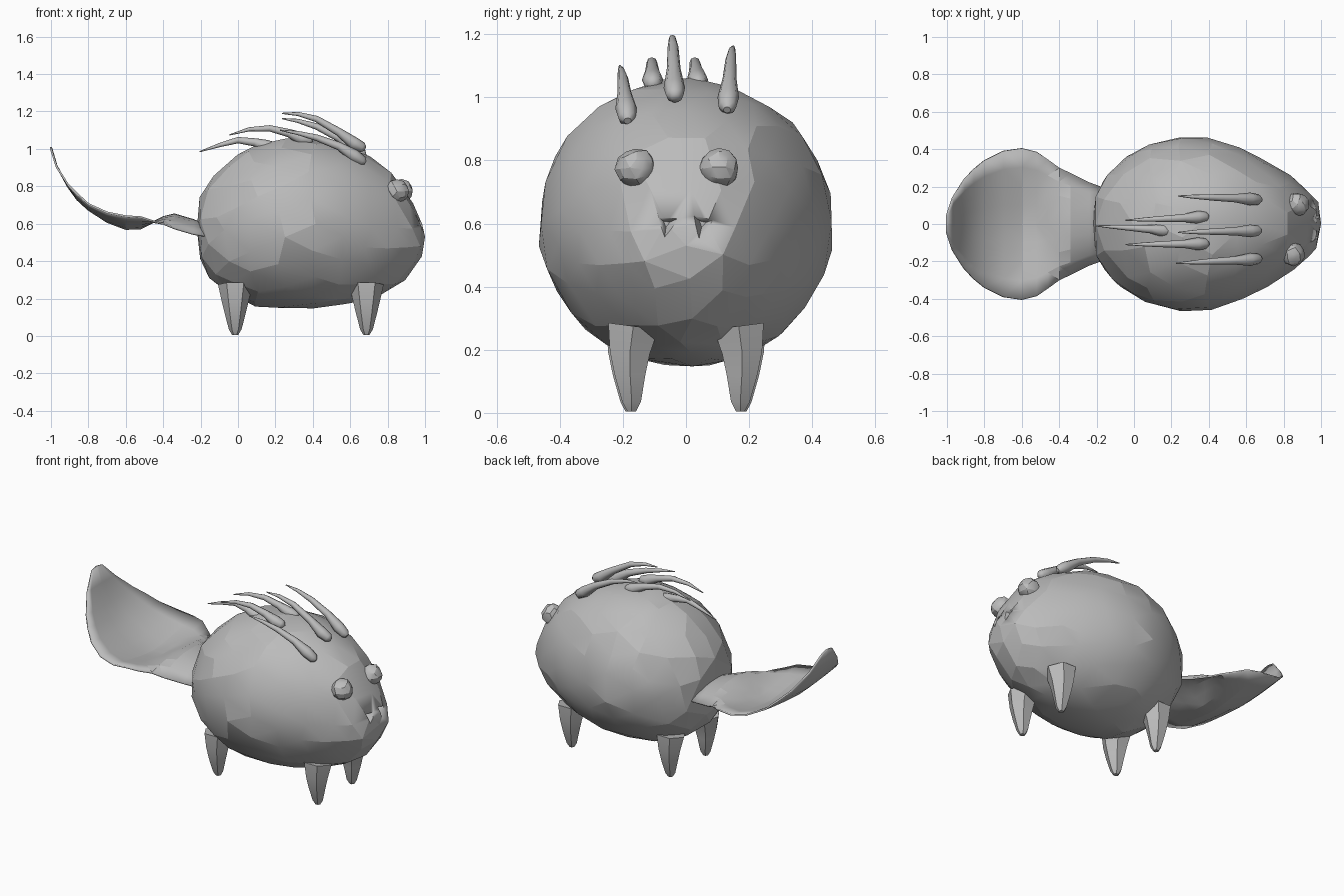
import bpy, bmesh, math, random
from mathutils import Vector, Matrix

random.seed(4)
if "Cube" in bpy.data.objects:
    bpy.data.objects.remove(bpy.data.objects["Cube"])

grey = bpy.data.materials.new("plain grey")
grey.use_nodes = True
colour = (0.5, 0.5, 0.5, 1)
grey.diffuse_color = colour
grey.node_tree.nodes["Principled BSDF"].inputs["Base Color"].default_value = colour


def finish(name, bm, angle=25):
    """Turn a bmesh into a shaded grey object."""
    bmesh.ops.recalc_face_normals(bm, faces=bm.faces)
    mesh = bpy.data.meshes.new(name)
    bm.to_mesh(mesh)
    bm.free()
    mesh.materials.append(grey)
    ob = bpy.data.objects.new(name, mesh)
    bpy.context.collection.objects.link(ob)
    bpy.ops.object.select_all(action="DESELECT")
    ob.select_set(True)
    bpy.context.view_layer.objects.active = ob
    bpy.ops.object.shade_smooth_by_angle(angle=math.radians(angle))
    return ob


def sample(rows, x):
    """Linear interpolation of a table sorted by its first column."""
    x = min(max(x, rows[0][0]), rows[-1][0])
    for a, b in zip(rows, rows[1:]):
        if x <= b[0]:
            t = (x - a[0]) / (b[0] - a[0])
            return [p + (q - p) * t for p, q in zip(a[1:], b[1:])]


def tube(name, path, radii, sides, angle=35):
    """Tapered tube along a path, capped at both ends."""
    bm = bmesh.new()
    pts = [Vector(p) for p in path]
    rings = []
    for i, p in enumerate(pts):
        d = (pts[min(i + 1, len(pts) - 1)] - pts[max(i - 1, 0)]).normalized()
        # Steady frame, so that rings never twist against each other
        u = Vector((1, 0, 0)) if abs(d.x) < .5 else Vector((0, 1, 0))
        u = (u - d * u.dot(d)).normalized()
        w = d.cross(u)
        rings.append([bm.verts.new(p + radii[i] * (
            u * math.cos(math.tau * k / sides) + w * math.sin(math.tau * k / sides)))
            for k in range(sides)])
    for a, b in zip(rings, rings[1:]):
        for k in range(sides):
            n = (k + 1) % sides
            bm.faces.new((a[k], a[n], b[n], b[k]))
    bm.faces.new(rings[0])
    bm.faces.new(rings[-1])
    return finish(name, bm, angle)


# Body: faceted ball shaped by x, bottom, top, half width
profile = [(-.225, .575, .575, 0), (-.215, .42, .72, .15), (-.17, .33, .81, .24),
           (-.1, .25, .89, .315), (0, .2, .97, .385), (.1, .16, 1.02, .43),
           (.25, .145, 1.055, .465), (.35, .145, 1.06, .47), (.5, .155, 1.04, .435),
           (.65, .185, .99, .365), (.8, .235, .9, .285), (.9, .305, .78, .21),
           (.97, .4, .64, .145), (.99, .44, .6, .11), (1, .53, .53, 0)]
bm = bmesh.new()
bmesh.ops.create_icosphere(bm, subdivisions=3, radius=1,
                           matrix=Matrix.Rotation(math.pi / 2, 4, "Y"))
for v in bm.verts:
    n = v.co.normalized()
    if abs(n.x) < .99:
        n = (n + Vector([random.uniform(-.05, .05) for _ in range(3)])).normalized()
    x = .39 + .61 * n.x
    low, high, half = sample(profile, x)
    side = Vector((n.y, n.z))
    if side.length > 1e-4:
        side.normalize()
    else:
        side = Vector((0, 0))
    bump = random.uniform(1.003, 1.015)
    v.co = (x, side.x * half * bump, (low + high) / 2 + side.y * (high - low) / 2 * bump)
body = finish("body", bm, 12)

# Nostrils: small three-sided pits cut in the face
for y, turn in ((-.062, .4), (.052, 2.4)):
    bm = bmesh.new()
    bmesh.ops.create_cone(bm, segments=3, radius1=.012, radius2=.075, depth=.09,
                          cap_ends=True,
                          matrix=Matrix.Translation((.985, y, .6))
                          @ Matrix.Rotation(math.pi / 2, 4, "Y")
                          @ Matrix.Rotation(turn, 4, "Z"))
    cutter = finish("nostril_cutter", bm)
    cutter.hide_render = True
    cut = body.modifiers.new("nostril", "BOOLEAN")
    cut.operation = "DIFFERENCE"
    cut.solver = "EXACT"
    cut.object = cutter
    bpy.context.view_layer.objects.active = body
    bpy.ops.object.modifier_apply(modifier=cut.name)
    bpy.data.objects.remove(cutter)

# Eyes
for name, spot in (("left_eye", (.872, .105, .775)), ("right_eye", (.85, -.16, .775))):
    bm = bmesh.new()
    bmesh.ops.create_icosphere(bm, subdivisions=2, radius=.064,
                               matrix=Matrix.Translation(spot))
    for v in bm.verts:
        v.co += Vector([random.uniform(-.004, .004) for _ in range(3)])
    finish(name, bm, 22)

# Legs: flared stubs with blunt tips, leaning in under the belly
for end, x, spread in (("front", .687, .172), ("back", -.015, .178)):
    for side, s in (("left", 1), ("right", -1)):
        path = [(x, s * (spread + o), z) for z, o in
                ((.275, -.005), (.19, .006), (.12, .005), (.035, 0), (.005, 0))]
        tube(f"{end}_{side}_leg", path, (.092, .073, .056, .034, .016), 6, 30)

# Hair: curved spikes swept backwards, given as base y, tip y, then x-z path
front_high = [(.68, 1.0), (.62, 1.03), (.54, 1.09), (.42, 1.16), (.32, 1.187), (.235, 1.19)]
front_mid = [(.68, .96), (.62, 1.0), (.54, 1.06), (.42, 1.12), (.32, 1.15), (.235, 1.162)]
front_low = [(.68, .925), (.62, .965), (.54, 1.015), (.42, 1.06), (.32, 1.085), (.225, 1.1)]
middle = [(.4, 1.04), (.34, 1.055), (.27, 1.085), (.17, 1.11), (.06, 1.105), (-.045, 1.075)]
rear = [(.21, 1.005), (.15, 1.015), (.09, 1.035), (0, 1.047), (-.1, 1.02), (-.205, .985)]
spikes = ((.13, .15, front_mid), (-.035, -.045, front_high), (-.185, -.21, front_low),
          (.04, .02, middle), (-.105, -.11, middle), (-.04, -.01, rear))
for i, (y0, y1, path) in enumerate(spikes):
    pts = [Vector((x, y0 + (y1 - y0) * k / 5, z)) for k, (x, z) in enumerate(path)]
    pts.insert(1, pts[0].lerp(pts[1], .25))
    tube(f"hair_spike_{i + 1}", pts, (.012, .028, .034, .022, .017, .011, .003), 8, 50)

# Tail: thin cupped fan with a ridged root, as x, half width, middle and edge height
fan = [(-1, .05, 1.01, 1.0), (-.97, .14, .91, .905), (-.91, .235, .8, .81),
       (-.86, .29, .73, .76), (-.8, .34, .675, .705), (-.7, .39, .61, .66),
       (-.6, .405, .572, .64), (-.52, .385, .575, .635), (-.46, .345, .605, .615),
       (-.4, .3, .635, .6), (-.34, .27, .65, .575), (-.24, .22, .62, .545),
       (-.13, .18, .58, .525)]
bm = bmesh.new()
rows = []
for x, half, mid, edge in fan:
    power = 1.4 if x < -.5 else 2.4
    rows.append([bm.verts.new((x, half * t, mid + (edge - mid) * abs(t) ** power))
                 for t in [k / 4 for k in range(-4, 5)]])
for a, b in zip(rows, rows[1:]):
    for k in range(len(a) - 1):
        bm.faces.new((a[k], a[k + 1], b[k + 1], b[k]))
bmesh.ops.triangulate(bm, faces=bm.faces)
tail = finish("tail_fan", bm, 15)
thick = tail.modifiers.new("thickness", "SOLIDIFY")
thick.thickness = .01
thick.offset = 0
